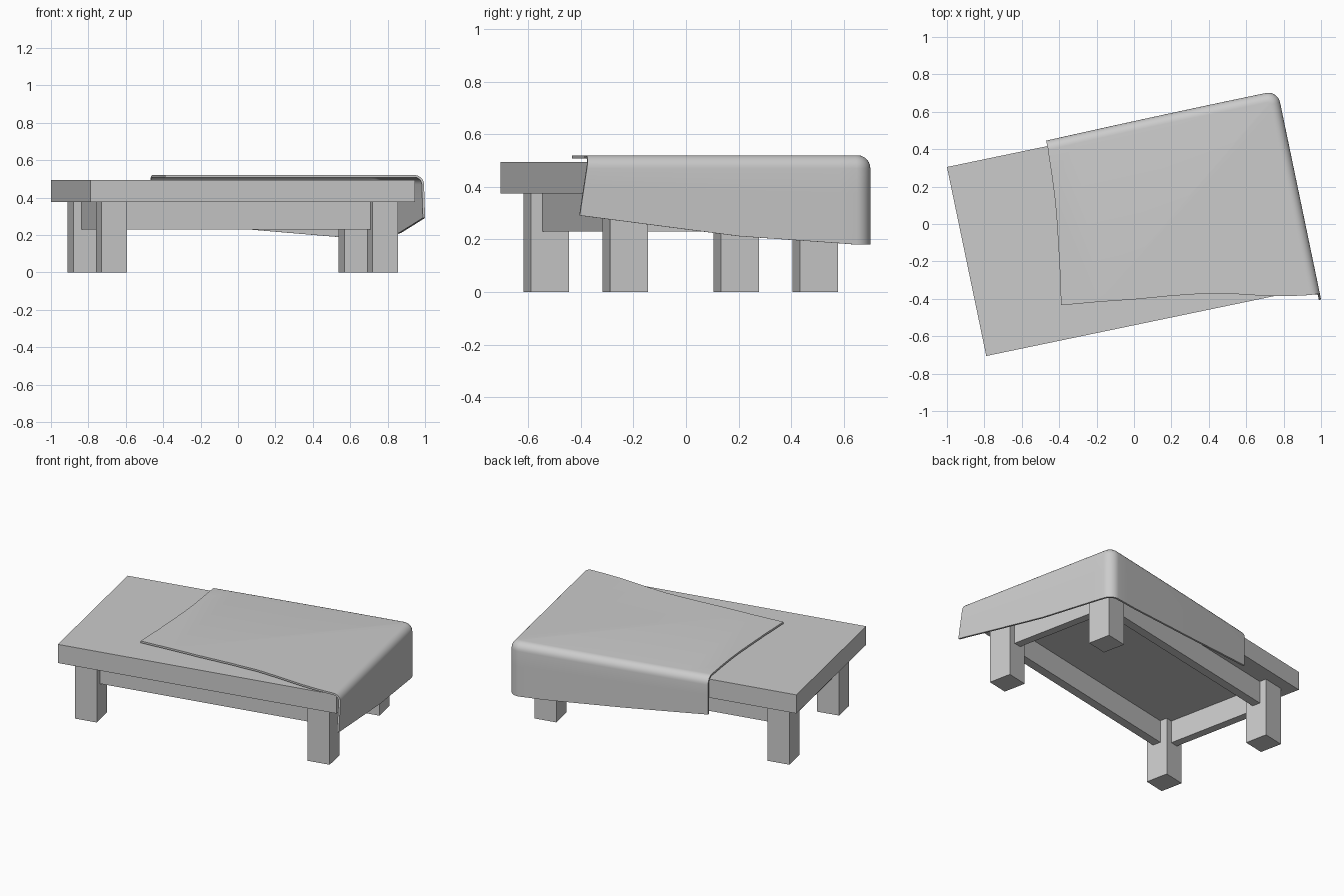
import bpy, bmesh, math
from mathutils import Matrix, Vector

if "Cube" in bpy.data.objects:
    bpy.data.objects.remove(bpy.data.objects["Cube"])

# Table placement: turned slightly about z
PLACE = Matrix.Translation((-0.0275, -0.02, 0)) @ Matrix.Rotation(math.radians(11.75), 4, 'Z')


def finish(name, bm):
    me = bpy.data.meshes.new(name)
    bm.transform(PLACE)
    bm.to_mesh(me)
    bm.free()
    ob = bpy.data.objects.new(name, me)
    bpy.context.collection.objects.link(ob)
    return ob


def box(name, x0, x1, y0, y1, z0, z1):
    bm = bmesh.new()
    m = Matrix.Translation(((x0 + x1) / 2, (y0 + y1) / 2, (z0 + z1) / 2)) \
        @ Matrix.Diagonal((x1 - x0, y1 - y0, z1 - z0, 1))
    bmesh.ops.create_cube(bm, size=1, matrix=m)
    return finish(name, bm)


def interp(table, t):
    if t <= table[0][0]:
        return table[0][1]
    for (a, va), (b, vb) in zip(table, table[1:]):
        if t <= b:
            return va + (vb - va) * (t - a) / (b - a)
    return table[-1][1]


# Table top
box("table_top", -0.886, 0.886, -0.516, 0.516, 0.375, 0.495)

# Legs and aprons
LX0, LX1, LY0, LY1 = 0.67, 0.81, 0.295, 0.443
for sx, xn in ((-1, "left"), (1, "right")):
    for sy, yn in ((-1, "front"), (1, "back")):
        xs, ys = sorted((sx * LX0, sx * LX1)), sorted((sy * LY0, sy * LY1))
        box(f"{yn}_{xn}_leg", *xs, *ys, 0, 0.375)
    xs = sorted((sx * 0.713, sx * 0.765))
    box(f"{xn}_apron", *xs, -LY0, LY0, 0.23, 0.375)
for sy, yn in ((-1, "front"), (1, "back")):
    ys = sorted((sy * 0.343, sy * 0.397))
    box(f"{yn}_apron", -LX0, LX0, *ys, 0.23, 0.375)

# Cloth: flat top with a skirt hanging over the right and back sides
U, V, R, r, TOP = 0.928, 0.556, 0.065, 0.05, 0.52
RIGHT_HEM = [(-0.58, 0.295), (-0.25, 0.25), (0.033, 0.212), (0.5, 0.18)]
BACK_HEM = [(-0.338, 0.28), (0.194, 0.23), (0.7, 0.188), (0.87, 0.18)]
N = 16
path = []                                   # (point, outward normal, hem height, lean)
for i in range(N):
    v = -0.55 + (V - R + 0.55) * i / N
    path.append((Vector((U, v)), Vector((1, 0)), interp(RIGHT_HEM, v), max(0, -v / 0.55)))
for i in range(9):
    a = math.pi / 2 * i / 8
    n = Vector((math.cos(a), math.sin(a)))
    path.append((Vector((U - R, V - R)) + n * R, n, 0.18, 0))
for i in range(1, N + 1):
    u = U - R - (U - R + 0.338) * i / N
    path.append((Vector((u, V - 0.01 * (i / N) ** 2)), Vector((0, 1)), interp(BACK_HEM, u), 0))

bm = bmesh.new()
cols = []
for p, n, hem, lean in path:
    prof = [(r * (1 - math.sin(a)), TOP - r * (1 - math.cos(a)))
            for a in (math.pi / 2 * k / 6 for k in range(7))]
    prof += [(0, TOP - r + (hem - TOP + r) * k / 3) for k in (1, 2, 3)]
    col = []
    for inset, z in prof:
        q = p - n * inset
        drop = (TOP - z) / (TOP - hem)
        col.append(bm.verts.new((q.x, q.y - 0.035 * lean * drop, z)))
    cols.append(col)
for c, d in zip(cols, cols[1:]):
    for k in range(len(c) - 1):
        bm.faces.new((c[k], c[k + 1], d[k + 1], d[k]))

# Cloth top: left edge then front edge close the outline
edge = [(-0.341, 0.46), (-0.346, 0.363), (-0.354, 0.25), (-0.365, 0.147), (-0.383, 0.02),
        (-0.405, -0.13), (-0.439, -0.332), (-0.24, -0.355), (-0.05, -0.381), (0.15, -0.403),
        (0.347, -0.43), (0.5, -0.467), (0.657, -0.51), (0.78, -0.535)]
bm.faces.new([c[0] for c in cols] + [bm.verts.new((x, y, TOP)) for x, y in edge])
cloth = finish("draped_cloth", bm)
sol = cloth.modifiers.new("thickness", 'SOLIDIFY')
sol.thickness = 0.012
sol.offset = -1
bpy.context.view_layer.objects.active = cloth
cloth.select_set(True)
bpy.ops.object.modifier_apply(modifier=sol.name)
bpy.ops.object.shade_smooth_by_angle(angle=math.radians(35))
